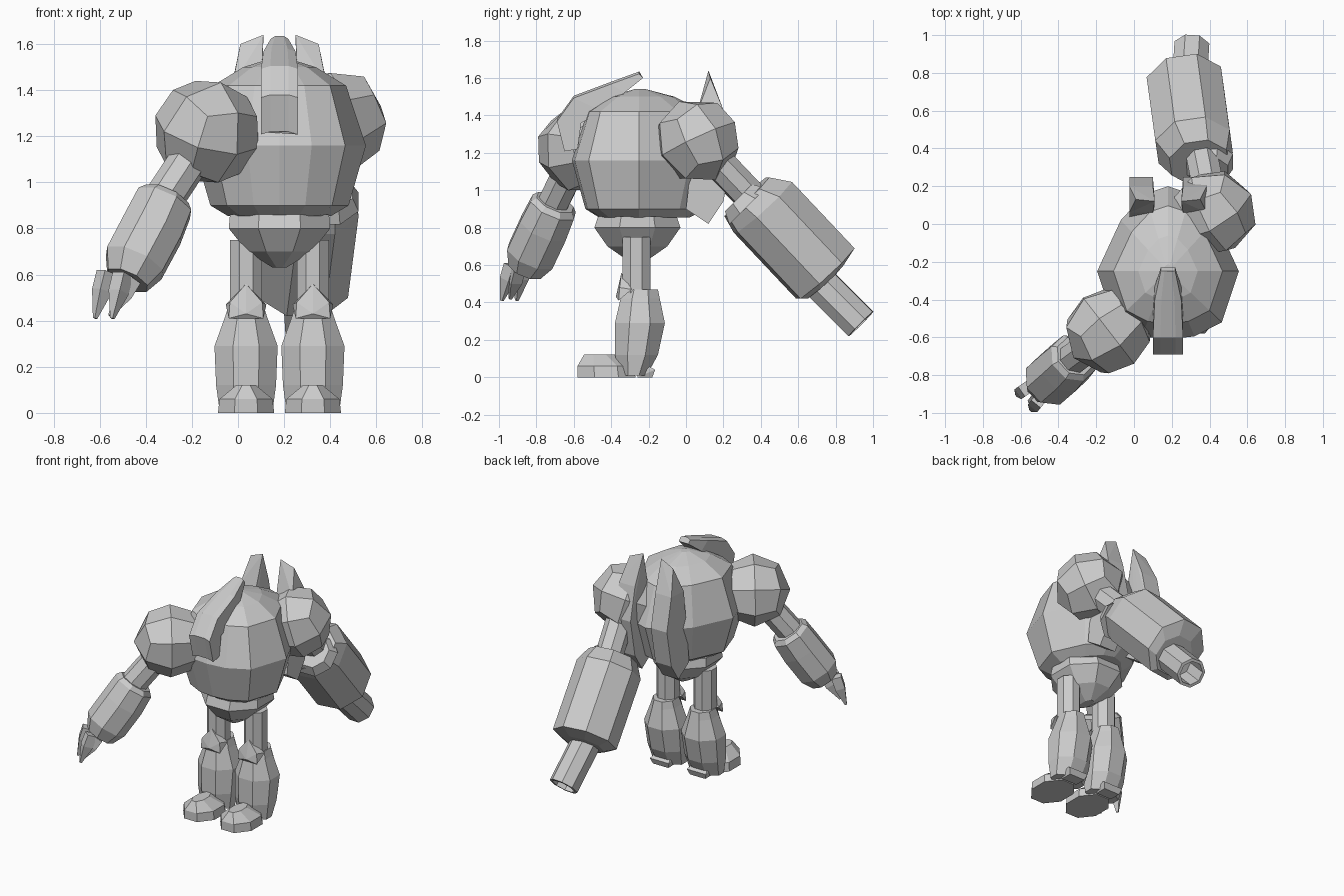
import bpy, bmesh, math
from mathutils import Vector, Matrix

if "Cube" in bpy.data.objects:
    bpy.data.objects.remove(bpy.data.objects["Cube"])

CX, CY = 0.18, -0.25          # body centre line
grey = bpy.data.materials.new("metal_grey")
grey.diffuse_color = (0.6, 0.6, 0.6, 1)
grey.use_nodes = True
grey.node_tree.nodes["Principled BSDF"].inputs["Base Color"].default_value = grey.diffuse_color


def finish(name, bm):
    bmesh.ops.recalc_face_normals(bm, faces=bm.faces[:])
    me = bpy.data.meshes.new(name)
    bm.to_mesh(me)
    bm.free()
    me.materials.append(grey)
    ob = bpy.data.objects.new(name, me)
    bpy.context.collection.objects.link(ob)
    return ob


def loft(name, rings, caps=(True, True)):
    """Skin a list of equal-length point rings."""
    bm = bmesh.new()
    vs = [[bm.verts.new(p) for p in r] for r in rings]
    n = len(vs[0])
    for a, b in zip(vs, vs[1:]):
        for i in range(n):
            j = (i + 1) % n
            bm.faces.new((a[i], a[j], b[j], b[i]))
    if caps[0]:
        bm.faces.new(vs[0])
    if caps[1]:
        bm.faces.new(vs[-1])
    return finish(name, bm)


def limb(name, sections, n=8):
    """Tapered tube: sections are (centre, radius), square to the overall axis."""
    axis = Vector(sections[-1][0]) - Vector(sections[0][0])
    if axis.length < 0.12:
        axis = Vector((0, 0.7, -0.7))
    side = axis.cross(Vector((0, 0, 1))).normalized()
    up = side.cross(axis).normalized()
    rings = []
    for c, r in sections:
        ang = [2 * math.pi * (i + 0.5) / n for i in range(n)]
        rings.append([Vector(c) + r * (math.cos(a) * side + math.sin(a) * up) for a in ang])
    return loft(name, rings)


def oval(z, hx, y0, y1, cx, n=8):
    """Level ring with half width hx and depth from y0 to y1."""
    k = 1 / math.cos(math.pi / n)
    out = []
    for i in range(n):
        a = 2 * math.pi * (i + 0.5) / n
        out.append((cx + k * hx * math.cos(a), (y0 + y1) / 2 + k * (y1 - y0) / 2 * math.sin(a), z))
    return out


def hull(name, pts):
    bm = bmesh.new()
    for p in pts:
        bm.verts.new(p)
    bmesh.ops.convex_hull(bm, input=bm.verts[:])
    bmesh.ops.dissolve_limit(bm, angle_limit=0.02, verts=bm.verts[:], edges=bm.edges[:])
    return finish(name, bm)


def ball(name, centre, radius, rot):
    """Faceted shoulder ball made from a subdivided cube."""
    bm = bmesh.new()
    bmesh.ops.create_cube(bm, size=2)
    bmesh.ops.subdivide_edges(bm, edges=bm.edges[:], cuts=1, use_grid_fill=True)
    for v in bm.verts:
        v.co = v.co.normalized() * radius
    m = Matrix.Translation(centre)
    for a, ax in zip(rot, "XYZ"):
        m = m @ Matrix.Rotation(math.radians(a), 4, ax)
    bmesh.ops.transform(bm, matrix=m, verts=bm.verts[:])
    return finish(name, bm)


# Torso: one outline scaled through the height
half = [(0, -.36), (.14, -.345), (.285, -.27), (.375, 0), (.25, .27), (.12, .41), (0, .45)]
outline = half + [(-x, y) for x, y in half[-2:0:-1]]
levels = [(.855, .6), (.9, .80), (1.16, 1), (1.42, .77), (1.50, .42), (1.54, .08)]
loft("torso", [[(CX + s * x, CY + s * y, z) for x, y in outline] for z, s in levels])

# Pelvis
loft("pelvis", [oval(.86, .19, -.42, -.08, CX), oval(.86, .215, -.47, -.05, CX),
                oval(.80, .22, -.49, -.03, CX), oval(.70, .14, -.42, -.10, CX),
                oval(.63, .03, -.32, -.2, CX)])

# Head: hooked crest over the front of the torso
crest = [((-.65, 1.22), (-.58, 1.22), .08), ((-.69, 1.38), (-.56, 1.36), .08),
         ((-.60, 1.505), (-.44, 1.42), .08), ((-.40, 1.58), (-.33, 1.52), .07),
         ((-.25, 1.635), (-.23, 1.6), .038)]
loft("head", [[(CX - w, a[0], a[1] - .012), (CX - w * .5, *a), (CX + w * .5, *a),
               (CX + w, a[0], a[1] - .012), (CX + w, *b), (CX - w, *b)] for a, b, w in crest])

for s, tag in ((-1, "right"), (1, "left")):
    def X(d):
        return CX + s * d

    # Long back fin with a pointed top
    prof = [(.06, 1.42), (.0, .9), (.12, .82), (.20, .94), (.25, 1.2), (.2, 1.43)]
    pts = [(X(d), y, z) for d in (.08, .205) for y, z in prof]
    hull("back_fin_" + tag, pts + [(X(.07), .12, 1.64), (X(.17), .13, 1.6)])

    # Leg
    lx = X(.145)
    loft("upper_leg_" + tag, [oval(z, .07, -.34, -.19, lx) for z in (.4, .75)])
    loft("lower_leg_" + tag, [oval(.47, .075, -.33, -.15, lx), oval(.42, .09, -.35, -.14, lx),
                              oval(.29, .137, -.38, -.113, lx), oval(.12, .13, -.38, -.15, lx),
                              oval(.01, .115, -.35, -.21, lx)])
    hull("knee_" + tag, [(lx + d, y, z) for d, y, z in
                         ((-.075, -.36, .41), (.075, -.36, .41), (-.088, -.29, .47), (.088, -.29, .47),
                          (-.07, -.355, .48), (.07, -.355, .48), (0, -.345, .56), (0, -.375, .43))])
    # Foot and heel
    loft("foot_" + tag, [oval(0, .122, -.58, -.27, lx), oval(.06, .115, -.58, -.28, lx),
                         oval(.122, .04, -.545, -.38, lx)])
    hull("heel_" + tag, [(lx + d * k, y, z) for d in (-1, 1) for k, y, z in
                         ((.06, -.26, .0), (.06, -.18, .0), (.075, -.165, .04), (.06, -.2, .06), (.06, -.26, .05))])

# Claw arm
ball("shoulder_right", (-.135, -.565, 1.22), .235, (20, 15, 35))
limb("upper_arm_right", [((-.13, -.57, 1.22), .088), ((-.36, -.74, .87), .088)])
limb("forearm_right", [((-.31, -.70, .935), .11), ((-.32, -.71, .91), .135), ((-.37, -.76, .80), .143),
                       ((-.45, -.83, .65), .142), ((-.48, -.86, .575), .10)])
claws = [((-.57, -.87, .61), (-.62, -.905, .41)), ((-.50, -.93, .60), (-.545, -.985, .41)),
         ((-.46, -.90, .58), (-.555, -.94, .42))]
for i, (a, b) in enumerate(claws):
    m = Vector(a).lerp(Vector(b), .4)
    limb("claw_%d" % (i + 1), [(a, .045), (m, .045), (b, .01)], 4)

# Cannon arm
ball("shoulder_left", (.42, .06, 1.265), .232, (25, -5, 30))
limb("upper_arm_left", [((.42, .06, 1.265), .09), ((.36, .36, .95), .09)])
limb("cannon_cuff", [((.395, .28, .96), .11), ((.385, .33, .915), .15)])
limb("cannon_body", [((.345, .325, .965), .165), ((.318, .41, .91), .215), ((.272, .745, .555), .215),
                     ((.285, .74, .51), .14)])
# Hollow barrel
t0, t1 = Vector((.29, .70, .52)), Vector((.305, .935, .285))
limb("cannon_barrel", [(t0, .1), (t1, .1), (t1 + Vector((0, .001, -.001)), .08),
                       (t0.lerp(t1, .45), .08)])
